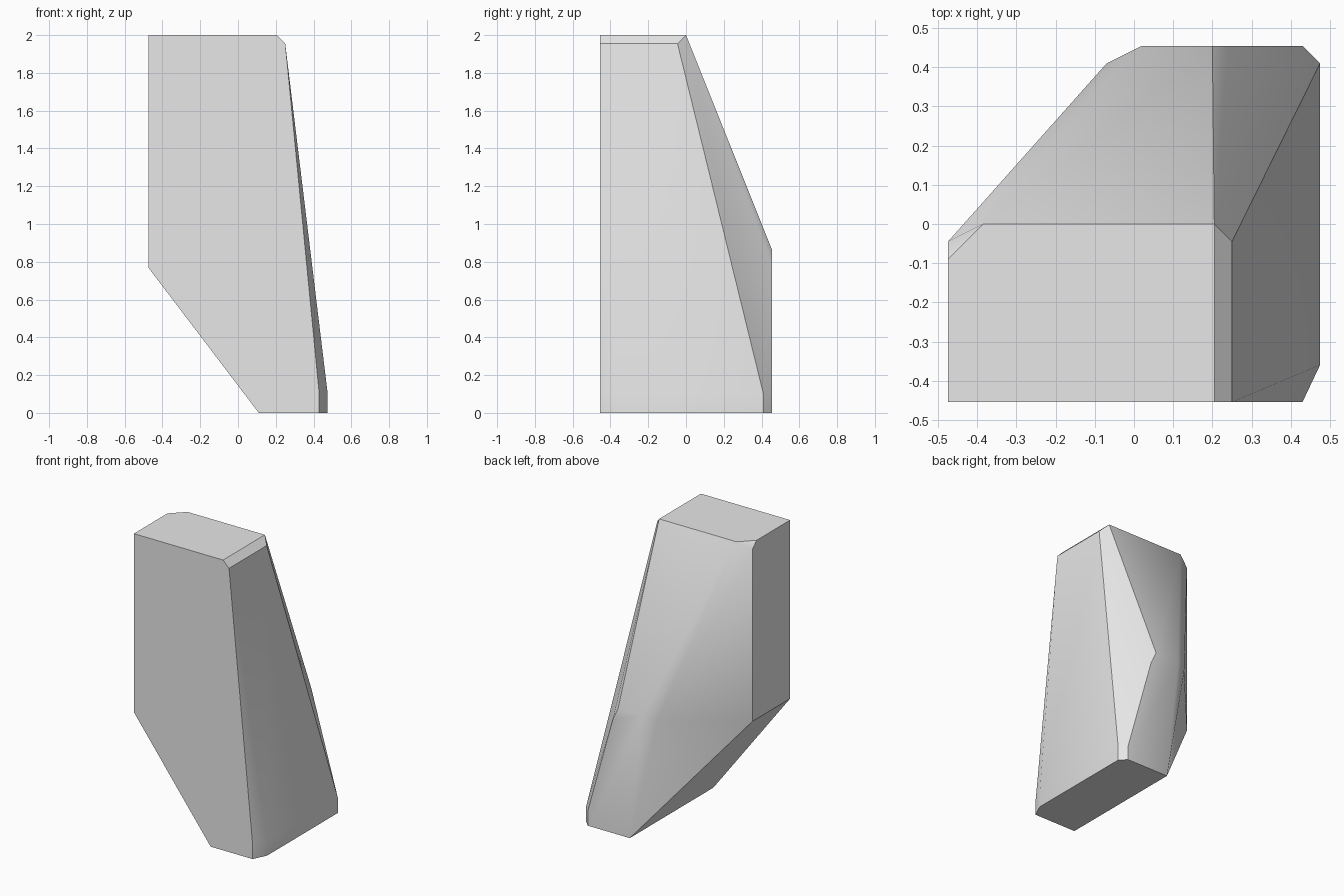
import bpy
import bmesh
import math

if "Cube" in bpy.data.objects:
    bpy.data.objects.remove(bpy.data.objects["Cube"], do_unlink=True)

# One plain stone colour
stone = bpy.data.materials.new("light_grey_stone")
stone.use_nodes = True
grey = (0.8, 0.8, 0.8, 1.0)
stone.diffuse_color = grey
stone.node_tree.nodes["Principled BSDF"].inputs["Base Color"].default_value = grey

FRONT, BACK = -0.455, 0.455
LEFT, RIGHT = -0.475, 0.475
CUT = 0.045               # width of the trimmed corners
SHOULDER = 2.0 - CUT      # height of the lower rim of the top trim
points = []

# Flat top with one trimmed back corner
points += [(LEFT, FRONT, 2), (0.205, FRONT, 2), (0.205, 0, 2),
           (LEFT + 2 * CUT, 0, 2), (LEFT, -2 * CUT, 2)]

# Rim just below the top
points += [(0.25, FRONT, SHOULDER), (0.25, -CUT, SHOULDER), (LEFT, -CUT, SHOULDER)]

# Ridge where the sloping back turns vertical
points += [(-0.07, BACK - CUT, 0.85), (0.02, BACK, 0.865),
           (0.2, BACK, 0.865), (0.24, BACK, 0.78)]

# Foot of the undercut side
points += [(LEFT, FRONT, 0.77), (LEFT, -CUT, 0.77)]

# Vertical base band and the narrow bottom
for z in (0.0, 0.1):
    points += [(RIGHT - CUT, FRONT, z), (RIGHT, -0.36, z),
               (RIGHT, BACK - CUT, z), (RIGHT - CUT, BACK, z)]
points += [(0.11, FRONT, 0), (0.11, BACK, 0)]

# Wrap the corners into one solid block
bm = bmesh.new()
for p in points:
    bm.verts.new(p)
bmesh.ops.convex_hull(bm, input=bm.verts[:])
bmesh.ops.dissolve_limit(bm, angle_limit=math.radians(1),
                         verts=bm.verts[:], edges=bm.edges[:])
bmesh.ops.recalc_face_normals(bm, faces=bm.faces[:])
mesh = bpy.data.meshes.new("cut_stone_block")
bm.to_mesh(mesh)
bm.free()
mesh.materials.append(stone)
block = bpy.data.objects.new("cut_stone_block", mesh)
bpy.context.collection.objects.link(block)

# Soft shading over the shallow trims, crisp main edges
bpy.ops.object.select_all(action='DESELECT')
block.select_set(True)
bpy.context.view_layer.objects.active = block
bpy.ops.object.shade_smooth_by_angle(angle=math.radians(30))
